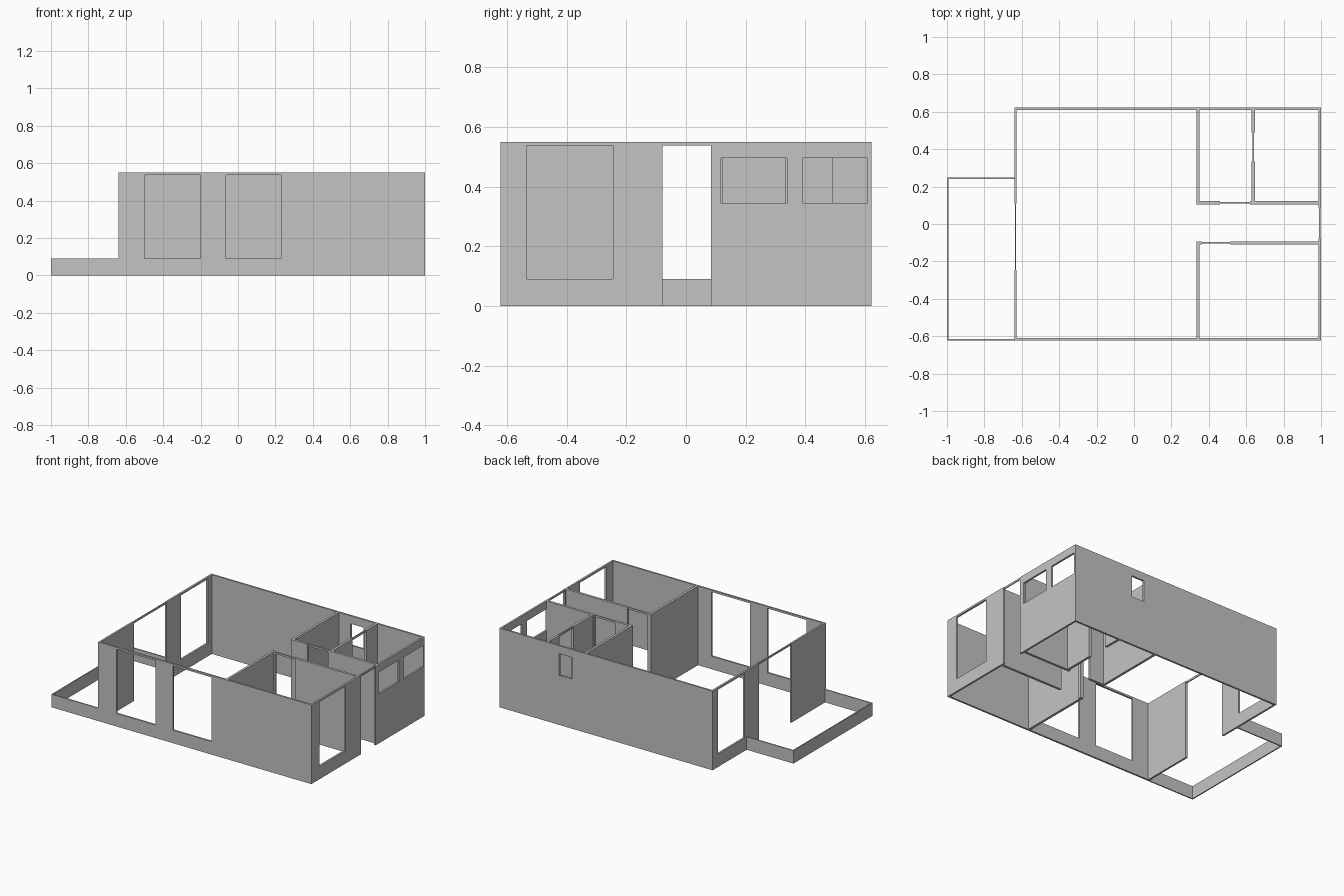
import bpy
import bmesh

cube = bpy.data.objects.get("Cube")
if cube:
    bpy.data.objects.remove(cube, do_unlink=True)

# One plain plaster colour
plaster = bpy.data.materials.new("plaster_grey")
plaster.use_nodes = True
colour = (0.55, 0.55, 0.55, 1)
plaster.diffuse_color = colour
plaster.node_tree.nodes["Principled BSDF"].inputs["Base Color"].default_value = colour

H = 0.55         # wall height
SILL = 0.09      # parapet and tall window sill
HEAD = 0.537     # top of doors and tall windows
OUT = 0.013      # outer wall thickness
INN = 0.017      # partition thickness
RAIL = 0.008     # parapet thickness
X0, X1, Y1 = -0.64, 1.0, 0.622


def wall(name, axis, centre, start, end, thick, openings=(), z0=0.0, z1=H):
    """Upright slab along an axis, with rectangular openings (a, b, low, high)."""
    us = sorted({start, end, *(v for o in openings for v in o[:2])})
    zs = sorted({z0, z1, *(v for o in openings for v in o[2:])})
    bm = bmesh.new()
    side = centre - thick / 2

    def point(u, z):
        return (u, side, z) if axis == "x" else (side, u, z)

    grid = {(u, z): bm.verts.new(point(u, z)) for u in us for z in zs}
    for a, b in zip(us, us[1:]):
        for c, d in zip(zs, zs[1:]):
            mu, mz = (a + b) / 2, (c + d) / 2
            if any(o[0] < mu < o[1] and o[2] < mz < o[3] for o in openings):
                continue
            bm.faces.new([grid[a, c], grid[b, c], grid[b, d], grid[a, d]])
    new = bmesh.ops.extrude_face_region(bm, geom=bm.faces[:])["geom"]
    shift = (0, thick, 0) if axis == "x" else (thick, 0, 0)
    bmesh.ops.translate(bm, vec=shift,
                        verts=[g for g in new if isinstance(g, bmesh.types.BMVert)])
    bmesh.ops.delete(bm, geom=[v for v in bm.verts if not v.link_faces], context="VERTS")
    bmesh.ops.recalc_face_normals(bm, faces=bm.faces[:])
    mesh = bpy.data.meshes.new(name)
    bm.to_mesh(mesh)
    bm.free()
    mesh.materials.append(plaster)
    bpy.context.collection.objects.link(bpy.data.objects.new(name, mesh))


def wall_with_door(name, axis, centre, start, end, thick, door, openings=()):
    """Wall with a floor-to-top doorway, closed above by a thin lintel."""
    wall(name, axis, centre, start, end, thick, [(*door, 0.0, H), *openings])
    wall(name + "_lintel", axis, centre, *door, thick / 2, z0=HEAD, z1=H)


# Outer walls
edge = Y1 - OUT / 2
wall("front_wall", "x", -edge, X0, X1, OUT,
     [(-0.5, -0.2, SILL, HEAD), (-0.065, 0.23, SILL, HEAD)])
wall("back_wall", "x", edge, X0, X1, OUT, [(0.44, 0.54, 0.345, 0.495)])
inner = Y1 - OUT
wall_with_door("left_side_wall", "y", X1 - OUT / 2, -inner, inner, OUT, (-0.078, 0.084),
               [(-0.535, -0.245, SILL, HEAD),
                (0.117, 0.338, 0.345, 0.495), (0.39, 0.608, 0.345, 0.495)])
wall_with_door("right_side_wall", "y", X0 + OUT / 2, -inner, inner, OUT, (-0.245, 0.11),
               [(0.27, 0.565, SILL, HEAD)])

# Partitions around the rooms and corridor
room_x, hall_back, hall_front = 0.343, 0.114, -0.101
end_x = X1 - OUT
wall("front_room_wall", "y", room_x, -inner, hall_front - INN / 2, INN)
wall("back_room_wall", "y", room_x, hall_back + INN / 2, inner, INN)
wall_with_door("front_corridor_wall", "x", hall_front, room_x - INN / 2, end_x, INN,
               (0.36, 0.515))
wall_with_door("back_corridor_wall", "x", hall_back, room_x - INN / 2, end_x, INN,
               (0.46, 0.62))
wall_with_door("back_room_divider", "y", 0.638, hall_back + INN / 2, inner, INN,
               (0.335, 0.49))

# Low terrace parapet
terrace_back = 0.248
wall("terrace_front_parapet", "x", -Y1 + RAIL / 2, -1.0, X0, RAIL, z1=SILL)
wall("terrace_back_parapet", "x", terrace_back - RAIL / 2, -1.0, X0, RAIL, z1=SILL)
wall("terrace_side_parapet", "y", -1.0 + RAIL / 2, -Y1 + RAIL, terrace_back - RAIL, RAIL,
     z1=SILL)
